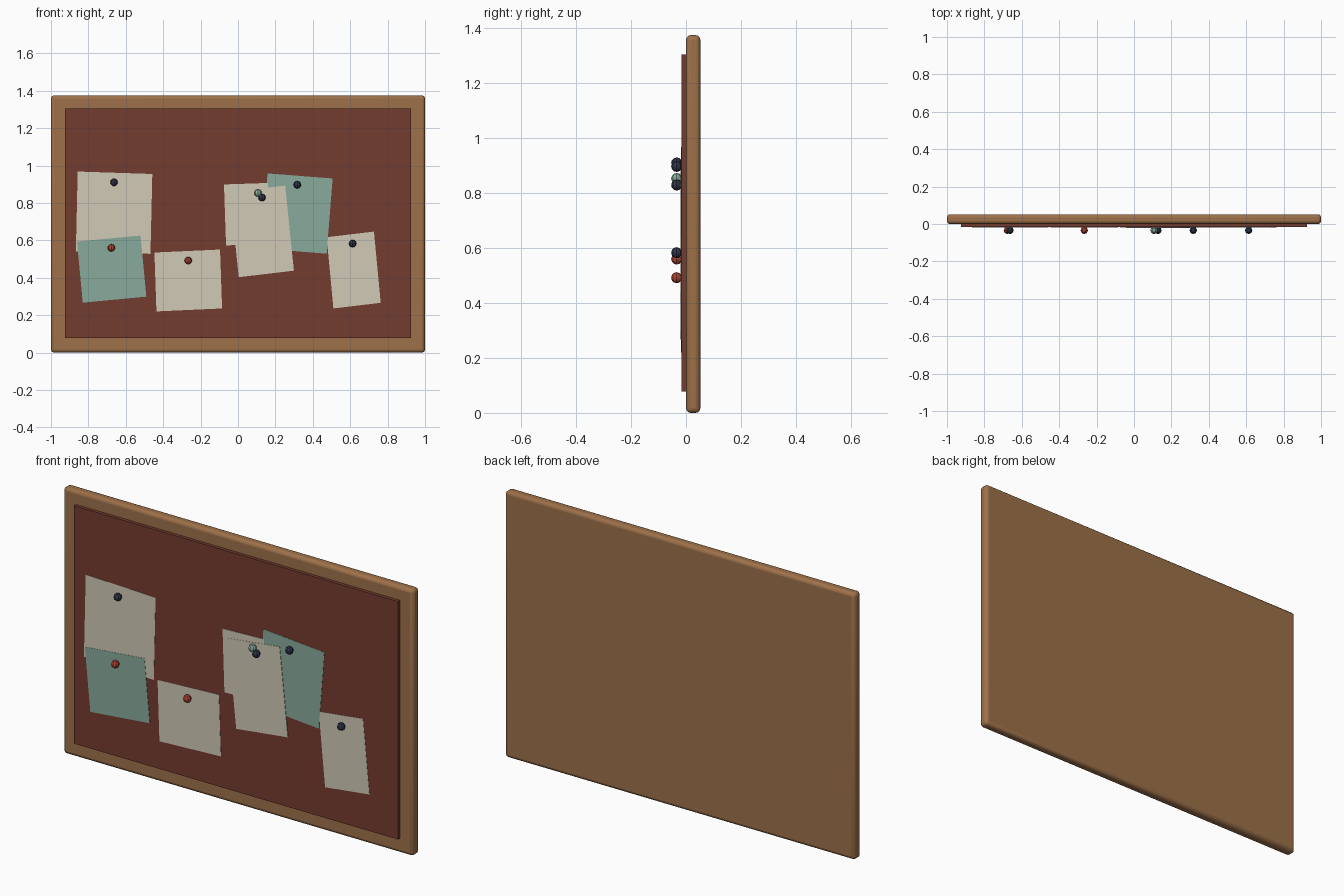
import bpy, bmesh
from mathutils import Vector

cube = bpy.data.objects.get("Cube")
if cube:
    bpy.data.objects.remove(cube, do_unlink=True)


def material(name, r, g, b):
    mat = bpy.data.materials.new(name)
    mat.use_nodes = True
    mat.diffuse_color = (r, g, b, 1)
    mat.node_tree.nodes["Principled BSDF"].inputs["Base Color"].default_value = (r, g, b, 1)
    return mat


wood = material("warm wood", 0.34, 0.165, 0.067)
felt = material("dark red felt", 0.175, 0.045, 0.028)
cream = material("cream paper", 0.64, 0.59, 0.47)
teal = material("pale teal", 0.25, 0.41, 0.335)
navy = material("navy", 0.027, 0.037, 0.065)
red = material("brick red", 0.42, 0.06, 0.035)


def finish(name, bm, mat):
    bmesh.ops.recalc_face_normals(bm, faces=bm.faces)
    mesh = bpy.data.meshes.new(name)
    bm.to_mesh(mesh)
    bm.free()
    mesh.materials.append(mat)
    obj = bpy.data.objects.new(name, mesh)
    bpy.context.collection.objects.link(obj)
    return obj


def slab(name, corners, back, front, mat):
    """Extrude an outline in the x-z plane from back to front."""
    bm = bmesh.new()
    face = bm.faces.new([bm.verts.new((x, back, z)) for x, z in corners])
    out = bmesh.ops.extrude_face_region(bm, geom=[face])
    moved = [v for v in out["geom"] if isinstance(v, bmesh.types.BMVert)]
    bmesh.ops.translate(bm, verts=moved, vec=(0, front - back, 0))
    return finish(name, bm, mat)


def rect(x, z0, z1):
    return [(-x, z0), (x, z0), (x, z1), (-x, z1)]


def smooth(obj):
    bpy.ops.object.select_all(action='DESELECT')
    obj.select_set(True)
    bpy.context.view_layer.objects.active = obj
    bpy.ops.object.shade_smooth_by_angle()


# Rounded wooden backing and raised felt panel
frame = slab("wood_frame", rect(1, 0, 1.375), 0.052, 0, wood)
bevel = frame.modifiers.new("rounded edges", 'BEVEL')
bevel.width = 0.017
bevel.segments = 3
smooth(frame)
slab("felt_panel", rect(0.925, 0.077, 1.305), 0.01, -0.017, felt)

# Papers: top left corner, top edge, side edge, stacking layer
papers = [
    ("large_note", (-0.857, 0.968), (0.399, -0.013), (-0.010, -0.427), 1, cream),
    ("teal_note", (-0.861, 0.594), (0.340, 0.032), (0.031, -0.327), 2, teal),
    ("square_note", (-0.447, 0.535), (0.351, 0.016), (0.011, -0.315), 1, cream),
    ("right_teal_note", (0.158, 0.958), (0.348, -0.027), (-0.032, -0.402), 1, teal),
    ("middle_note", (-0.075, 0.899), (0.236, 0.008), (0.011, -0.326), 2, cream),
    ("front_note", (-0.043, 0.858), (0.295, 0.035), (0.047, -0.455), 3, cream),
    ("right_note", (0.474, 0.617), (0.253, 0.030), (0.036, -0.381), 1, cream),
]
for name, start, across, down, layer, mat in papers:
    a, u, v = Vector(start), Vector(across), Vector(down)
    slab(name, [a, a + u, a + u + v, a + v], -0.016, -0.017 - layer * 0.0012, mat)

# Round pin heads
pins = [(-0.663, 0.910, navy), (-0.677, 0.560, red), (-0.266, 0.492, red),
        (0.107, 0.853, teal), (0.128, 0.829, navy), (0.317, 0.897, navy),
        (0.613, 0.583, navy)]
for i, (x, z, mat) in enumerate(pins):
    bm = bmesh.new()
    bmesh.ops.create_uvsphere(bm, u_segments=8, v_segments=6, radius=0.02)
    bmesh.ops.translate(bm, verts=bm.verts, vec=(x, -0.034, z))
    smooth(finish(f"pin_{i + 1}", bm, mat))
